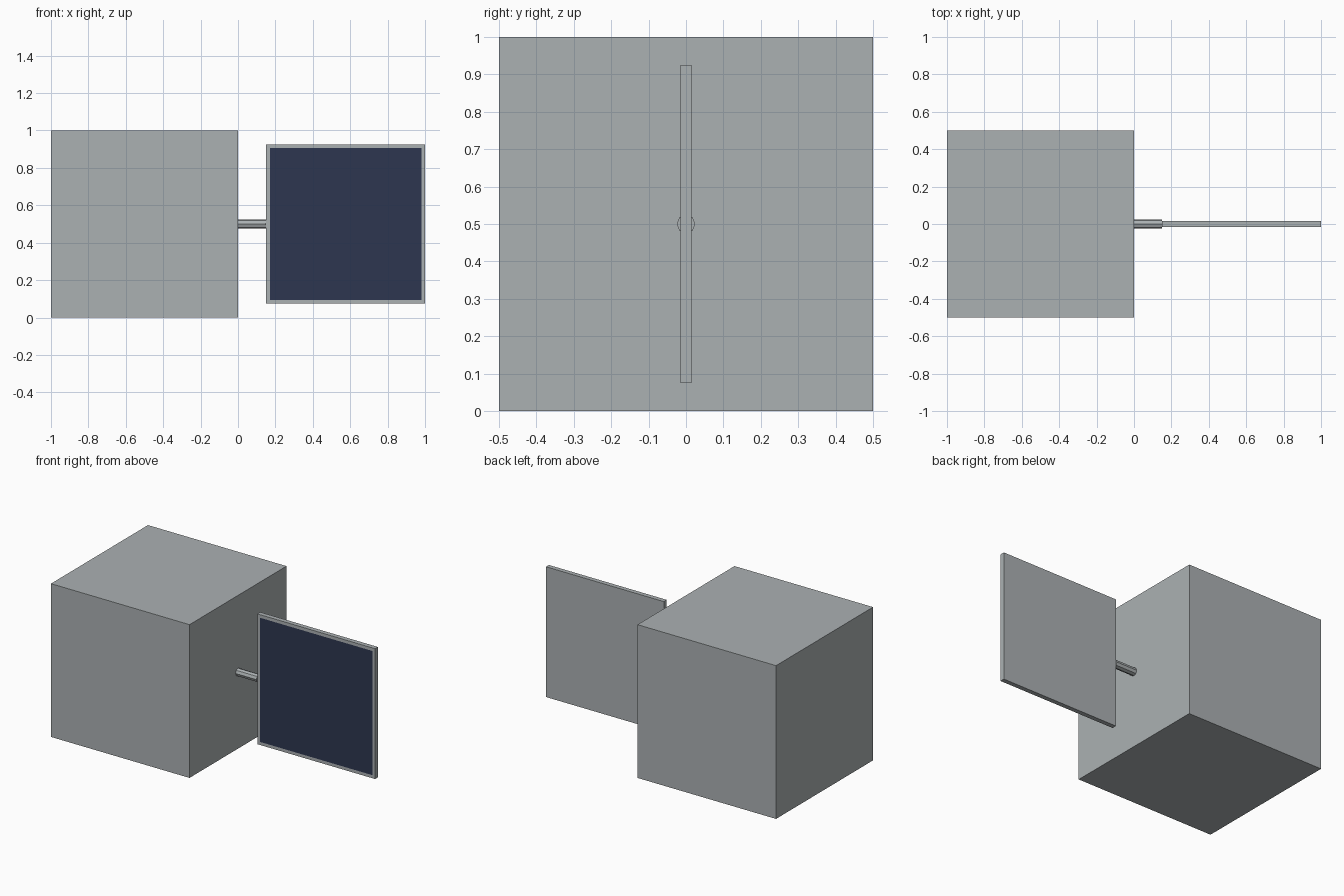
import bpy
import bmesh
from math import pi
from mathutils import Matrix, Vector

default = bpy.data.objects.get("Cube")
if default:
    bpy.data.objects.remove(default, do_unlink=True)


def material(name, rgb):
    mat = bpy.data.materials.new(name)
    mat.use_nodes = True
    mat.diffuse_color = (*rgb, 1)
    mat.node_tree.nodes["Principled BSDF"].inputs["Base Color"].default_value = (*rgb, 1)
    return mat


def finish(name, bm, *mats):
    mesh = bpy.data.meshes.new(name)
    bm.to_mesh(mesh)
    bm.free()
    for mat in mats:
        mesh.materials.append(mat)
    obj = bpy.data.objects.new(name, mesh)
    bpy.context.collection.objects.link(obj)
    return obj


def box(center, size):
    bm = bmesh.new()
    matrix = Matrix.Translation(center) @ Matrix.Diagonal((*size, 1))
    bmesh.ops.create_cube(bm, size=1, matrix=matrix)
    bm.normal_update()
    return bm


metal = material("light grey metal", (0.41, 0.44, 0.45))
navy = material("navy solar cells", (0.027, 0.037, 0.08))

# Cubic body
finish("body", box((-0.5, 0, 0.5), (1, 1, 1)), metal)

# Octagonal strut from the body to the panel
bm = bmesh.new()
bmesh.ops.create_cone(
    bm, cap_ends=True, segments=8, radius1=0.025, radius2=0.025, depth=0.15,
    matrix=Matrix.Translation((0.075, 0, 0.5)) @ Matrix.Rotation(pi / 2, 4, "Y"))
finish("strut", bm, metal)

# Thin panel with the cells inset in its front face
bm = box((0.575, 0, 0.5), (0.85, 0.03, 0.85))
front = [f for f in bm.faces if f.normal.dot(Vector((0, -1, 0))) > 0.9]
bmesh.ops.inset_region(bm, faces=front, thickness=0.02, use_even_offset=True)
for face in front:
    face.material_index = 1
finish("solar_panel", bm, metal, navy)
